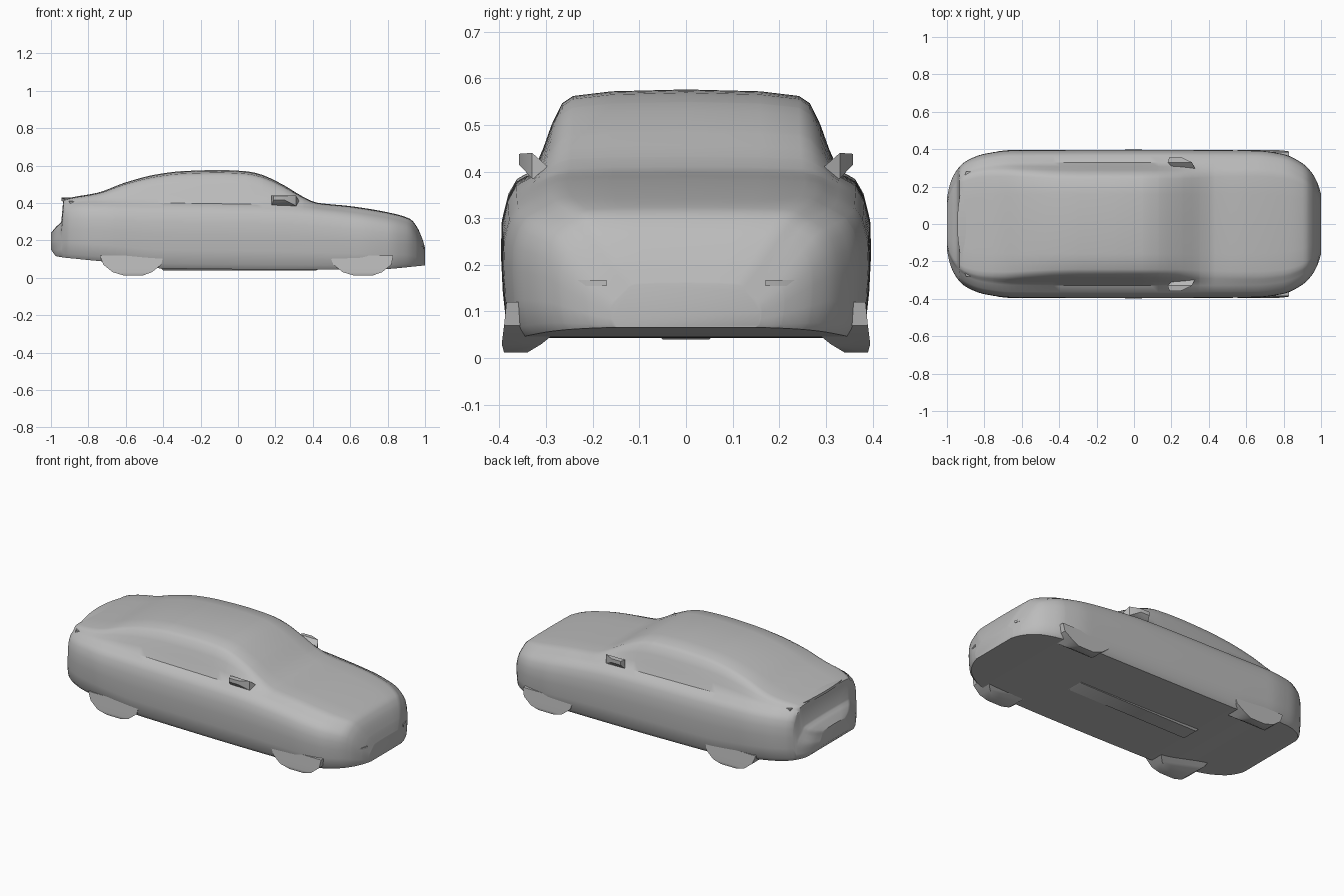
import bpy
import bmesh
import math

if "Cube" in bpy.data.objects:
    bpy.data.objects.remove(bpy.data.objects["Cube"], do_unlink=True)

paint = bpy.data.materials.new("plain grey")
paint.use_nodes = True
GREY = (0.5, 0.5, 0.5, 1)
paint.diffuse_color = GREY
paint.node_tree.nodes["Principled BSDF"].inputs["Base Color"].default_value = GREY


def curve(knots):
    """Return a smooth interpolator that never overshoots its knots."""
    count = len(knots)
    slopes = [(b[1] - a[1]) / (b[0] - a[0]) for a, b in zip(knots, knots[1:])]
    tangents = [slopes[0]]
    for a, b in zip(slopes, slopes[1:]):
        tangents.append(2 * a * b / (a + b) if a * b > 0 else 0)
    tangents.append(slopes[-1])

    def value(x):
        i = 0
        while i < count - 2 and x > knots[i + 1][0]:
            i += 1
        (xa, ya), (xb, yb) = knots[i], knots[i + 1]
        step = xb - xa
        t = min(max((x - xa) / step, 0), 1)
        s = 1 - t
        return (ya * s * s * (1 + 2 * t) + yb * t * t * (3 - 2 * t)
                + step * t * s * (tangents[i] * s - tangents[i + 1] * t))
    return value


def loft(name, rings, mirrored=False, angle=35):
    """Skin a list of closed rings and cap both ends."""
    bm = bmesh.new()
    loops = [[bm.verts.new(p) for p in ring] for ring in rings]
    size = len(loops[0])
    for a, b in zip(loops, loops[1:]):
        for i in range(size):
            j = (i + 1) % size
            bm.faces.new((a[i], a[j], b[j], b[i]))
    bm.faces.new(loops[0])
    bm.faces.new(loops[-1])
    bmesh.ops.recalc_face_normals(bm, faces=bm.faces)
    mesh = bpy.data.meshes.new(name)
    bm.to_mesh(mesh)
    bm.free()
    mesh.materials.append(paint)
    obj = bpy.data.objects.new(name, mesh)
    bpy.context.collection.objects.link(obj)
    if mirrored:
        mod = obj.modifiers.new("other_side", "MIRROR")
        mod.use_axis = (False, True, False)
    bpy.ops.object.select_all(action="DESELECT")
    obj.select_set(True)
    bpy.context.view_layer.objects.active = obj
    bpy.ops.object.shade_smooth_by_angle(angle=math.radians(angle))
    return obj


def box_y(y, x0, x1, z0, z1):
    """Rectangle in a plane of constant y."""
    return [(x0, y, z0), (x1, y, z0), (x1, y, z1), (x0, y, z1)]


def box_z(z, x0, x1, y0, y1):
    """Rectangle in a plane of constant z."""
    return [(x0, y0, z), (x1, y0, z), (x1, y1, z), (x0, y1, z)]


# Long profiles of the body: centre line, shoulder, underside, half width
top_knots = [(-1, .24), (-.97, .275), (-.945, .3), (-.933, .415), (-.91, .425),
             (-.75, .455), (-.6, .51), (-.45, .55), (-.3, .57), (-.1, .576),
             (.05, .569), (.13, .55), (.25, .492), (.35, .432), (.42, .402),
             (.6, .383), (.8, .35), (.92, .315), (.955, .275), (.985, .21), (1, .16)]
top = curve(top_knots)
shoulder = curve([(-1, .19), (-.945, .25), (-.933, .37), (-.8, .385), (-.4, .38),
                  (.2, .37), (.45, .35), (.75, .31), (.92, .27), (.96, .22), (1, .125)])
under = curve([(-1, .15), (-.97, .115), (-.85, .1), (-.7, .085), (-.4, .05),
               (.5, .043), (.75, .045), (1, .066)])
half_width = curve([(-1, .14), (-.985, .21), (-.95, .285), (-.9, .335), (-.8, .375),
                    (-.65, .394), (0, .397), (.65, .393), (.8, .373), (.9, .325),
                    (.95, .275), (.985, .21), (1, .16)])
rail = curve([(-.95, .76), (-.6, .7), (-.3, .67), (.2, .67), (.5, .7), (1, .72)])

# Lower side as (height fraction, width fraction)
SIDE = [(0, .92), (.08, .97), (.3, .99), (.55, 1), (.75, .995), (.9, .965), (1, .92)]


def body_ring(x):
    w, low, belt, high = half_width(x), under(x), shoulder(x), top(x)
    rise, r = high - belt, rail(x)
    half = [(w * f, low + t * (belt - low)) for t, f in SIDE]
    sill = belt + min(.4 * rise, .02)
    roof = high - .15 * rise
    half.append((w * .83, sill))
    for t in (.35, .7):
        half.append((w * (.82 + (r - .82) * t + .015 * t), sill + (roof - sill) * t))
    half += [(w * r, roof), (w * (r - .06), high - .07 * rise),
             (w * .4, high - .02 * rise), (0, high)]
    left = [(x, y, z) for y, z in half]
    right = [(x, -y, z) for y, z in reversed(half[:-1])]
    return left + right


stations = {round(-math.cos(math.pi * i / 70), 3) for i in range(71)}
stations |= {k[0] for k in top_knots}
loft("car_body", [body_ring(x) for x in sorted(stations)])

# Tapered wheel undersides, flush with the body sides
for name, x in (("rear_wheel", -.57), ("front_wheel", .66)):
    loft(name, [box_z(.12, x - .17, x + .17, .2, .385),
                box_z(.07, x - .15, x + .16, .26, .39),
                box_z(.03, x - .1, x + .11, .31, .395),
                box_z(.012, x - .04, x + .06, .34, .39)], mirrored=True)

# Door mirrors
loft("door_mirror", [box_y(.29, .22, .33, .375, .405),
                     box_y(.33, .18, .31, .385, .44),
                     box_y(.358, .19, .25, .415, .438)], mirrored=True)

# Overhanging lip on the rear deck, bowed in plan
lip = []
for i in range(17):
    y = -.28 + .035 * i
    x = -.945 + .6 * y * y
    z = .412 - .25 * y * y
    lip.append(box_y(y, x, x + .05, z, z + .016))
loft("deck_lip", lip)

# Small ledges above the front air intakes
nose = curve([(.16, 1), (.21, .985), (.275, .95), (.325, .9)])
ledge = []
for i in range(8):
    y = .17 + .02 * i
    ledge.append(box_y(y, nose(y) - .05, nose(y) - .002, .155, .167))
loft("intake_ledge", ledge, mirrored=True)

# Raised strip along the floor
loft("floor_strip", [box_z(.06, -.42, .45, -.07, .07),
                     box_z(.04, -.4, .42, -.05, .05)])
